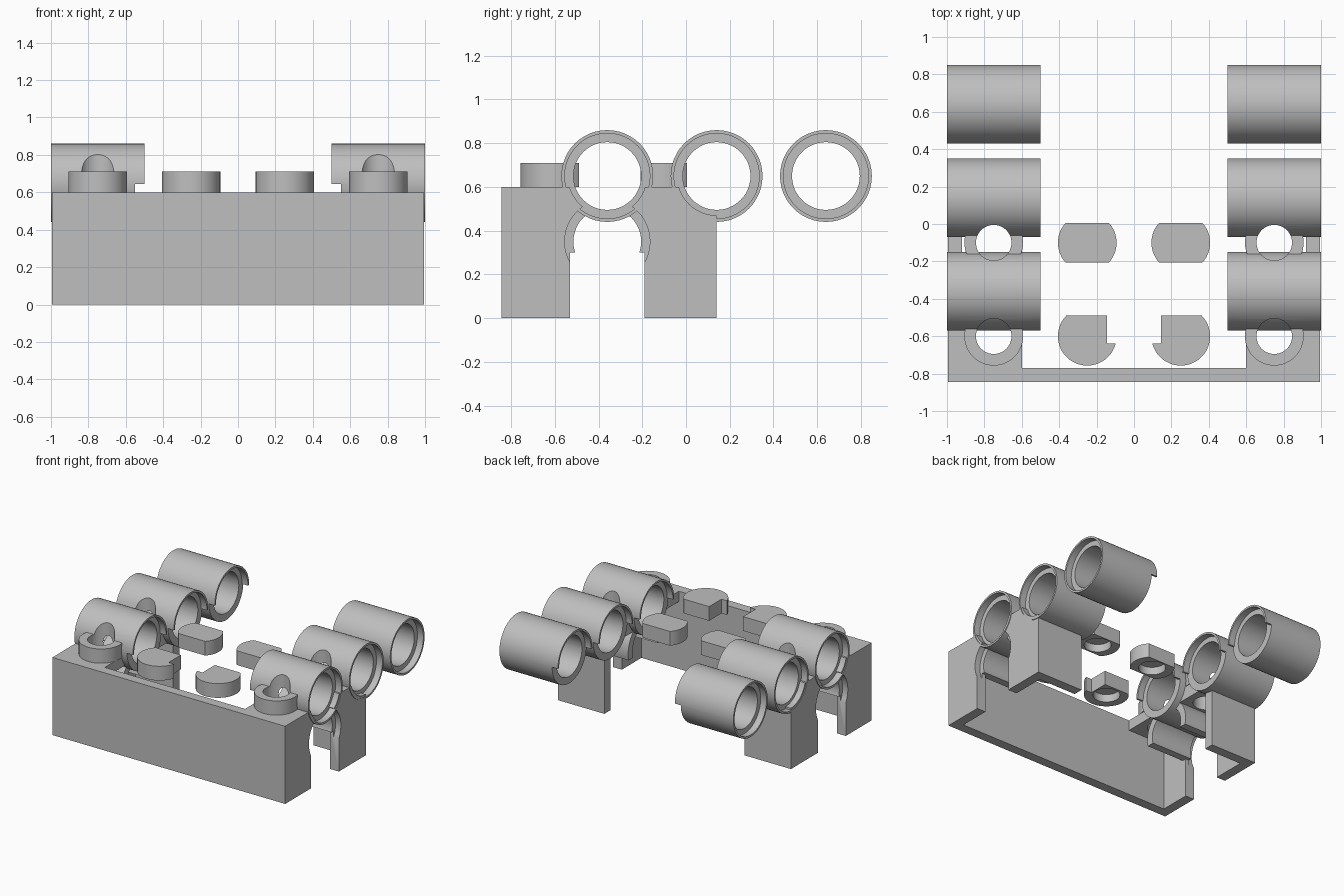
import bpy, bmesh, math
from mathutils import Matrix, Vector

cube = bpy.data.objects.get("Cube")
if cube:
    bpy.data.objects.remove(cube, do_unlink=True)

grey = bpy.data.materials.new("light grey")
grey.use_nodes = True
grey.diffuse_color = (0.52, 0.52, 0.52, 1)
grey.node_tree.nodes["Principled BSDF"].inputs["Base Color"].default_value = (0.52, 0.52, 0.52, 1)

SEG = 48
STUD_R, HOLE_R, BORE_R, RIM_R, TUBE_R = 0.157, 0.095, 0.155, 0.195, 0.21
DECK, STUD_TOP, AXLE_Z, LOW_Z = 0.6, 0.71, 0.65, 0.35


def to_object(name, bm):
    bmesh.ops.recalc_face_normals(bm, faces=bm.faces[:])
    mesh = bpy.data.meshes.new(name)
    bm.to_mesh(mesh)
    bm.free()
    mesh.materials.append(grey)
    ob = bpy.data.objects.new(name, mesh)
    bpy.context.collection.objects.link(ob)
    return ob


def box(name, x, y, z):
    bm = bmesh.new()
    lo, hi = Vector((x[0], y[0], z[0])), Vector((x[1], y[1], z[1]))
    bmesh.ops.create_cube(bm, size=1, matrix=Matrix.Translation((lo + hi) / 2)
                          @ Matrix.Diagonal((*(hi - lo), 1)))
    return to_object(name, bm)


def cylinder(name, r, x, y, z0, z1):
    bm = bmesh.new()
    bmesh.ops.create_cone(bm, cap_ends=True, segments=SEG, radius1=r, radius2=r, depth=z1 - z0,
                          matrix=Matrix.Translation((x, y, (z0 + z1) / 2)))
    return to_object(name, bm)


def rod(name, r, x0, x1, y, z):
    bm = bmesh.new()
    bmesh.ops.create_cone(bm, cap_ends=True, segments=SEG, radius1=r, radius2=r, depth=x1 - x0,
                          matrix=Matrix.Translation(((x0 + x1) / 2, y, z))
                          @ Matrix.Rotation(math.pi / 2, 4, 'Y'))
    return to_object(name, bm)


def lathe(name, profile, y, z):
    """Closed (x, radius) profile turned about an axis along x."""
    bm = bmesh.new()
    rings = []
    for i in range(SEG):
        a = 2 * math.pi * i / SEG
        rings.append([bm.verts.new((x, y + r * math.cos(a), z + r * math.sin(a))) for x, r in profile])
    n = len(profile)
    for i in range(SEG):
        a, b = rings[i], rings[(i + 1) % SEG]
        for j in range(n):
            k = (j + 1) % n
            bm.faces.new((a[j], a[k], b[k], b[j]))
    return to_object(name, bm)


def cut(ob, *cutters):
    for c in cutters:
        c.hide_render = True
        mod = ob.modifiers.new("cut", 'BOOLEAN')
        mod.operation, mod.solver, mod.object = 'DIFFERENCE', 'EXACT', c
    bpy.context.view_layer.update()
    mesh = bpy.data.meshes.new_from_object(ob.evaluated_get(bpy.context.evaluated_depsgraph_get()))
    ob.modifiers.clear()
    ob.data = mesh
    for c in cutters:
        bpy.data.objects.remove(c, do_unlink=True)
    return ob


def stud_hole(y):
    return cylinder("hole cutter", HOLE_R, 0.75, y, -0.1, 1.1)


def tube_space(y):
    return rod("tube cutter", 0.18, 0.4, 1.1, y, AXLE_Z)


parts = []

# Upper pin tubes with recessed ends and a half lip on the inner end
tube_profile = [(0.55, BORE_R), (0.95, BORE_R), (0.95, RIM_R), (1, RIM_R),
                (1, TUBE_R), (0.5, TUBE_R), (0.5, RIM_R), (0.55, RIM_R)]
for name, y, holes in (("front", -0.36, (-0.6, -0.1)), ("middle", 0.14, (-0.1,)), ("rear", 0.64, ())):
    tube = lathe(name + "_pin_tube", tube_profile, y, AXLE_Z)
    lip = box("lip cutter", (0.4, 0.55), (y - 0.3, y + 0.3), (0.3, 0.645))
    parts.append(cut(tube, lip, *[stud_hole(h) for h in holes]))

# Side wall with the lower pin hole and the open slot below it
side = box("side_wall", (0.92, 0.995), (-0.845, 0.14), (0, DECK))
parts.append(cut(side, tube_space(-0.36), tube_space(0.14),
                 rod("bore cutter", BORE_R, 0.5, 1.1, -0.36, LOW_Z),
                 rod("rim cutter", RIM_R, 0.95, 1.1, -0.36, LOW_Z),
                 box("slot cutter", (0.5, 1.1), (-0.53, -0.19), (-0.1, 0.3))))

# Lower pin hole shell
shell = lathe("lower_pin_shell", [(0.6, BORE_R), (0.95, BORE_R), (0.95, TUBE_R), (0.6, TUBE_R)], -0.36, LOW_Z)
parts.append(cut(shell, tube_space(-0.36),
                 box("slot cutter", (0.5, 1.1), (-0.7, 0), (0, 0.3))))

# Rear leg panel
parts.append(cut(box("rear_leg_panel", (0.6, 0.995), (0.065, 0.14), (0, 0.48)), tube_space(0.14)))

# Corner deck and bridge deck, with the hollow studs on them
parts.append(cut(box("corner_deck", (0.6, 0.995), (-0.845, -0.4), (0.52, DECK)),
                 tube_space(-0.36), stud_hole(-0.6)))
parts.append(cut(box("bridge_deck", (0.6, 0.9), (-0.25, 0.05), (0.5, DECK)),
                 tube_space(-0.36), tube_space(0.14), stud_hole(-0.1)))
for name, y, spaces in (("front", -0.6, (-0.36,)), ("rear", -0.1, (-0.36, 0.14))):
    stud = cylinder(name + "_hollow_stud", STUD_R, 0.75, y, DECK, STUD_TOP)
    parts.append(cut(stud, stud_hole(y), *[tube_space(s) for s in spaces]))

# Loose middle studs, trimmed flat and hollow underneath
front = cylinder("front_middle_stud", STUD_R, 0.25, -0.6, DECK, STUD_TOP)
parts.append(cut(front, box("trim cutter", (0, 0.5), (-0.49, -0.3), (0.5, 0.8)),
                 box("notch cutter", (0, 0.145), (-0.64, -0.3), (0.5, 0.8)),
                 cylinder("recess cutter", HOLE_R, 0.25, -0.6, 0.5, 0.66)))
rear = cylinder("rear_middle_stud", STUD_R, 0.25, -0.1, DECK, STUD_TOP)
parts.append(cut(rear, box("trim cutter", (0, 0.5), (0.005, 0.2), (0.5, 0.8)),
                 box("trim cutter", (0, 0.5), (-0.4, -0.207), (0.5, 0.8)),
                 cylinder("recess cutter", HOLE_R, 0.25, -0.1, 0.5, 0.66)))

# Mirror every side part to the right
for ob in list(parts):
    twin = bpy.data.objects.new("right_" + ob.name, ob.data.copy())
    twin.data.transform(Matrix.Diagonal((-1, 1, 1, 1)))
    twin.data.flip_normals()
    bpy.context.collection.objects.link(twin)
    ob.name = "left_" + ob.name
    parts.append(twin)

# Front wall across the whole width
parts.append(box("front_wall", (-0.995, 0.995), (-0.845, -0.77), (0, DECK)))

bpy.ops.object.select_all(action='DESELECT')
for ob in parts:
    ob.select_set(True)
bpy.context.view_layer.objects.active = parts[0]
bpy.ops.object.shade_smooth_by_angle(angle=math.radians(30))
